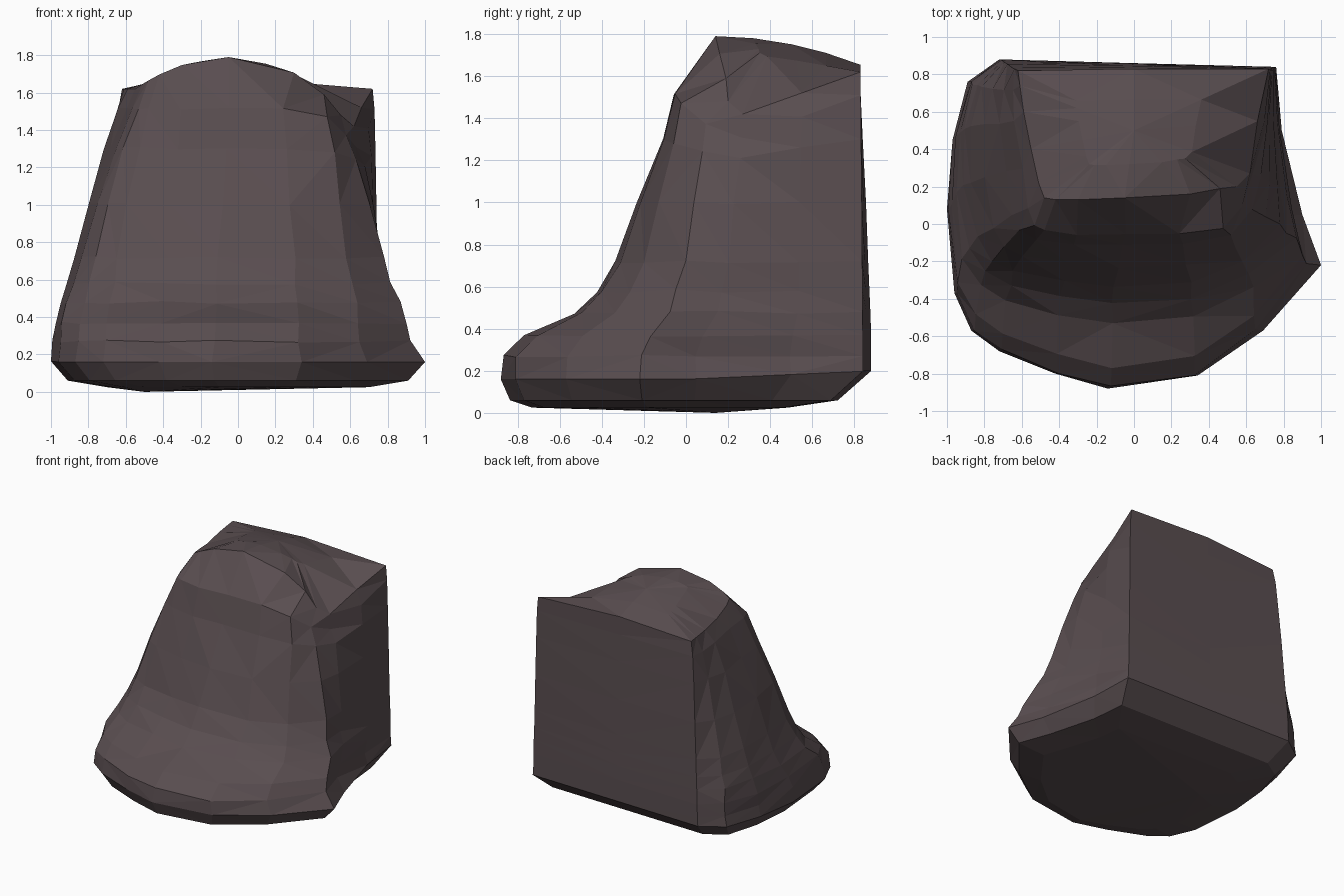
import bpy, bmesh, random
from mathutils import Vector

if "Cube" in bpy.data.objects:
    bpy.data.objects.remove(bpy.data.objects["Cube"])

random.seed(4)

# Plan outline of the wide foot and of the shoulder below the crown (same point order)
FOOT = [(.76, .84), (.79, .5), (.9, .05), (1, -.22), (.69, -.57), (.34, -.81), (-.14, -.88), (-.42, -.8),
        (-.72, -.68), (-.87, -.57), (-.96, -.37), (-1, .08), (-.97, .45), (-.89, .76), (-.72, .88), (0, .86)]
SHOULDER = [(.73, .83), (.7, .55), (.63, .27), (.57, .1), (.48, -.02), (.25, -.06), (-.05, -.06), (-.3, -.06),
            (-.48, -.04), (-.54, 0), (-.57, .08), (-.6, .3), (-.64, .55), (-.65, .72), (-.64, .83), (0, .83)]
CROWN = [(.72, .83), (.66, .55), (.62, .27), (.55, .2), (.46, .19), (.3, .16), (-.05, .14), (-.3, .13),
         (-.42, .13), (-.48, .14), (-.51, .22), (-.55, .4), (-.59, .6), (-.61, .74), (-.62, .82), (0, .83)]
# height, then blend from foot to shoulder on the left, on the right and in depth
LEVELS = [(.16, 0, 0, 0), (.27, .02, .2, .01), (.37, .06, .22, .14), (.48, .12, .3, .43), (.58, .2, .43, .55),
          (.72, .3, .53, .66), (1.0, .52, .68, .79), (1.3, .78, .85, .93), (1.51, 1, 1, 1)]
# The crown's right edge sags in front of the back corner
SAG = {1: .1, 2: .2, 3: .14, 4: .03}


def crown_height(x, y):
    arch = max(0, 1 - ((x + .05) / .5) ** 2)
    return 1.62 + .17 * arch * (1 - .8 * ((y - .14) / .69) ** 2)


def level_ring(z, left, right, depth):
    ring = []
    for i, ((x0, y0), (x1, y1)) in enumerate(zip(FOOT, SHOULDER)):
        w = left + (right - left) * (x0 + 1) / 2
        d = depth ** 3 if y0 > .8 else depth
        p = Vector((x0 + (x1 - x0) * w, y0 + (y1 - y0) * d, z))
        if z > 1.2:
            p.z -= SAG.get(i, 0) * (1 if z > 1.4 else .4)
        if z < .2:
            p.z += .045 * max(0, y0)
        # chipped unevenness, except on the flat back and the widest belt
        elif y0 < .8:
            p += Vector([random.uniform(-.009, .009) for _ in range(3)])
        ring.append(p)
    return ring


def under_ring(z, front, back, side):
    return [Vector((x * side, y * (back if y > 0 else front), z)) for x, y in FOOT]


# Rings from the underside up to the crown
rings = [under_ring(.025, .83, .55, .7), under_ring(.06, .95, .82, .91)]
rings += [level_ring(*lv) for lv in LEVELS]
rings.append([Vector((x, y, crown_height(x, y) - SAG.get(i, 0))) for i, (x, y) in enumerate(CROWN)])
inner = [(x * .5, .5 + (y - .5) * .5) for x, y in CROWN]
rings.append([Vector((x, y, crown_height(x, y))) for x, y in inner])

bm = bmesh.new()
loops = [[bm.verts.new(p) for p in r] for r in rings]
n = len(FOOT)
for a, b in zip(loops, loops[1:]):
    for i in range(n):
        j = (i + 1) % n
        bm.faces.new((a[i], a[j], b[j], b[i]))
# Close the underside and the crown with fans
for loop, centre in ((loops[0], (-.5, .14, 0)), (loops[-1], (0, .5, crown_height(0, .5)))):
    c = bm.verts.new(centre)
    for i in range(n):
        bm.faces.new((loop[i], loop[(i + 1) % n], c))
bmesh.ops.triangulate(bm, faces=bm.faces[:])
bmesh.ops.recalc_face_normals(bm, faces=bm.faces[:])

mesh = bpy.data.meshes.new("rock")
bm.to_mesh(mesh)
bm.free()
rock = bpy.data.objects.new("rock", mesh)
bpy.context.collection.objects.link(rock)

# Single dark stone colour
stone = bpy.data.materials.new("dark mauve stone")
stone.diffuse_color = (.1, .075, .08, 1)
stone.use_nodes = True
stone.node_tree.nodes["Principled BSDF"].inputs["Base Color"].default_value = stone.diffuse_color
mesh.materials.append(stone)
